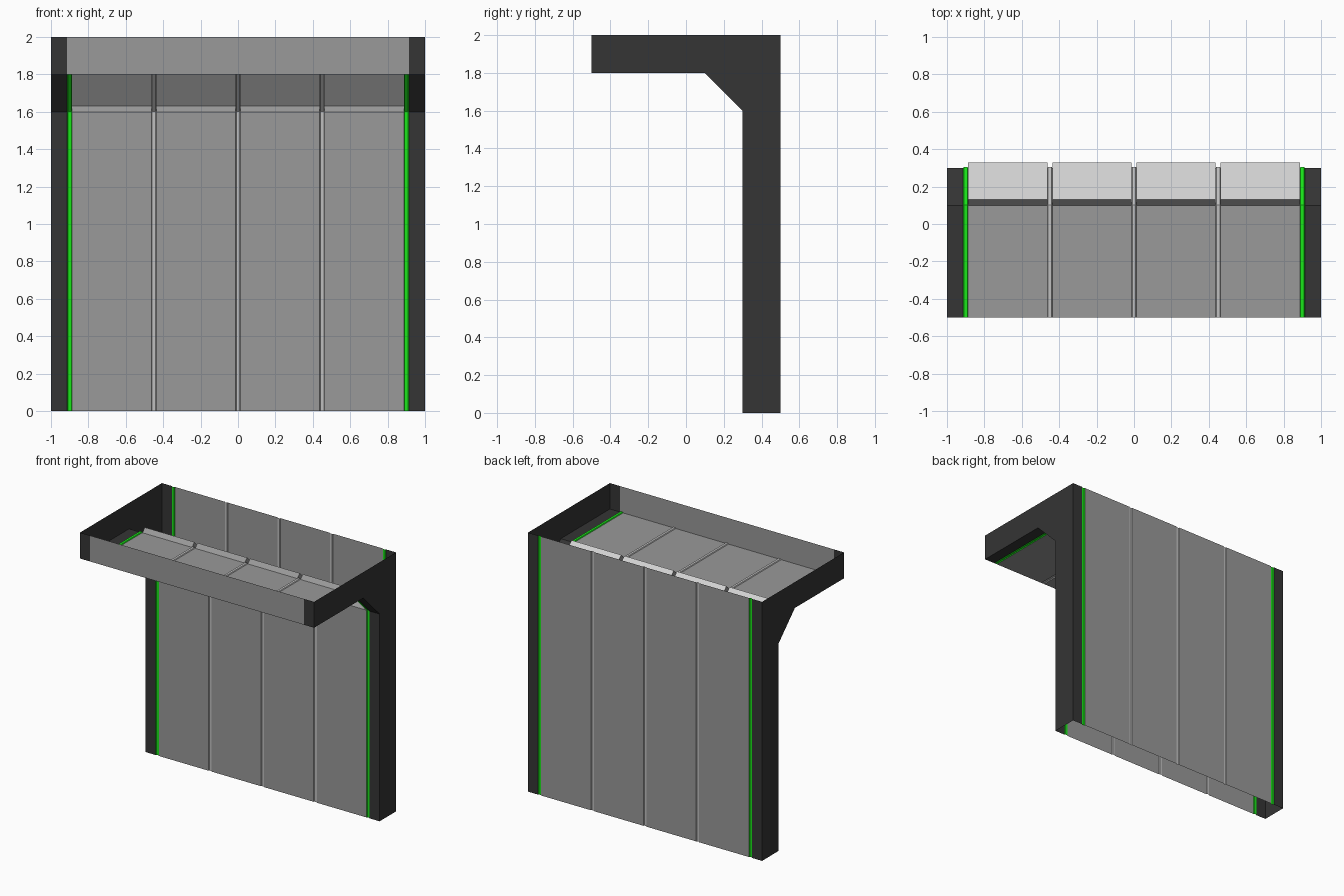
import bpy
import bmesh
from mathutils import Vector

cube = bpy.data.objects.get("Cube")
if cube:
    bpy.data.objects.remove(cube, do_unlink=True)


def material(name, rgb):
    m = bpy.data.materials.new(name)
    m.use_nodes = True
    m.diffuse_color = (*rgb, 1)
    m.node_tree.nodes["Principled BSDF"].inputs["Base Color"].default_value = (*rgb, 1)
    return m


MATS = [
    material("wall grey", (0.32, 0.32, 0.32)),
    material("charcoal", (0.035, 0.035, 0.035)),
    material("seam light grey", (0.53, 0.53, 0.53)),
    material("bright green", (0.01, 0.8, 0.01)),
    material("lamp pale grey", (0.66, 0.66, 0.66)),
]
GREY, DARK, SEAM, GREEN, LAMP = range(len(MATS))

SEAMS = [-0.9, -0.45, 0, 0.45, 0.9]
HALF, FLOOR, DEPTH = 0.013, 0.009, 0.006
EDGE = SEAMS[-1] + HALF


def finish(name, bm):
    mesh = bpy.data.meshes.new(name)
    bm.to_mesh(mesh)
    bm.free()
    for m in MATS:
        mesh.materials.append(m)
    obj = bpy.data.objects.new(name, mesh)
    bpy.context.collection.objects.link(obj)
    return obj


def sheet(columns, colours, outer, inner):
    """Sweep a row of (x, recessed) columns along a y-z path."""
    bm = bmesh.new()
    rows = [[bm.verts.new((x, *(i if deep else o))) for x, deep in columns]
            for o, i in zip(outer, inner)]
    grid = []
    for a, b in zip(rows, rows[1:]):
        strip = []
        for c, colour in enumerate(colours):
            f = bm.faces.new((a[c], a[c + 1], b[c + 1], b[c]))
            f.material_index = colour
            strip.append(f)
        grid.append(strip)
    return bm, grid


# Panel columns: dark ends, grey bays, and grooves between them
columns, colours = [(-1, False)], [DARK]
for n, x in enumerate(SEAMS):
    end = n in (0, len(SEAMS) - 1)
    columns += [(x - HALF, False), (x - FLOOR, True), (x + FLOOR, True), (x + HALF, False)]
    colours += [GREEN if end else SEAM] * 3 + [GREY]
colours[-1] = DARK
columns.append((1, False))

# Front wall, sloped corner and canopy underside
front = [(0.3, 0), (0.3, 1.6), (0.1, 1.8), (-0.5, 1.8)]
k = DEPTH * 0.414
front_in = [(0.3 + DEPTH, 0), (0.3 + DEPTH, 1.6 + k), (0.1 + k, 1.8 + DEPTH), (-0.5, 1.8 + DEPTH)]
bm, grid = sheet(columns, colours, front, front_in)

# Recessed lamps in the sloped corner
bays = [f for f in grid[1] if f.material_index == GREY]
bmesh.ops.inset_individual(bm, faces=bays, thickness=0.01, depth=0)
lamps = bmesh.ops.extrude_discrete_faces(bm, faces=bays)["faces"]
for f in lamps:
    f.material_index = LAMP
    bmesh.ops.translate(bm, verts=f.verts, vec=Vector((0, 0.03, 0.03)))
finish("front_wall_and_canopy", bm)

# Back wall
bm, _ = sheet(columns, colours, [(0.5, 2), (0.5, 0)], [(0.5 - DEPTH, 2), (0.5 - DEPTH, 0)])
finish("back_wall", bm)

# Plain fascia on the canopy front
lip = [(-0.5, 1.8), (-0.5, 2)]
bm, _ = sheet([(x, False) for x in (-1, -EDGE, EDGE, 1)], [DARK, GREY, DARK], lip, lip)
finish("canopy_fascia", bm)

# Side plates
outline = front + [(-0.5, 2), (0.5, 2), (0.5, 0)]
for name, x in (("left_side", 1), ("right_side", -1)):
    bm = bmesh.new()
    points = outline if x < 0 else outline[::-1]
    face = bm.faces.new([bm.verts.new((x, y, z)) for y, z in points])
    face.material_index = DARK
    face.normal_update()
    if face.normal.x * x < 0:
        face.normal_flip()
    finish(name, bm)
